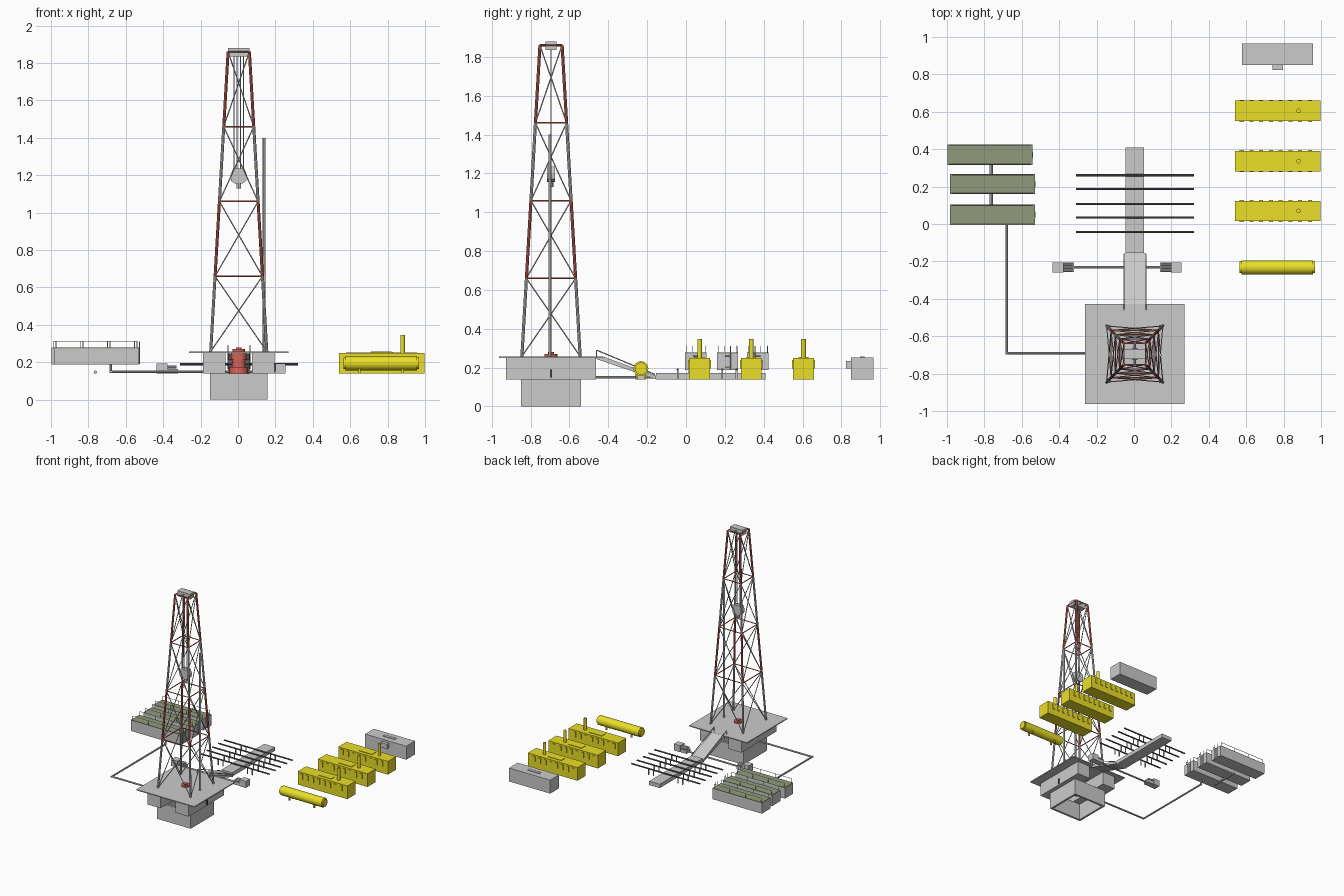
import bpy, bmesh, math
from mathutils import Vector

if "Cube" in bpy.data.objects:
    bpy.data.objects.remove(bpy.data.objects["Cube"])


def material(name, rgb):
    m = bpy.data.materials.new(name)
    m.diffuse_color = (*rgb, 1)
    m.use_nodes = True
    m.node_tree.nodes["Principled BSDF"].inputs["Base Color"].default_value = m.diffuse_color
    return m


RED = material("red", (0.7, 0.13, 0.1))
YELLOW = material("yellow", (0.83, 0.74, 0.02))
GREEN = material("deck_green", (0.28, 0.33, 0.2))
DARK = material("dark_steel", (0.12, 0.12, 0.12))


def finish(bm, name, mat=None, smooth=False):
    bmesh.ops.recalc_face_normals(bm, faces=bm.faces)
    me = bpy.data.meshes.new(name)
    bm.to_mesh(me)
    bm.free()
    ob = bpy.data.objects.new(name, me)
    bpy.context.collection.objects.link(ob)
    if mat:
        me.materials.append(mat)
    if smooth:
        bpy.ops.object.select_all(action='DESELECT')
        ob.select_set(True)
        bpy.context.view_layer.objects.active = ob
        bpy.ops.object.shade_smooth_by_angle()
    return ob


def add_box(bm, x0, x1, y0, y1, z0, z1):
    vs = bmesh.ops.create_cube(bm, size=1)['verts']
    for v in vs:
        v.co = ((x0 + x1) / 2 + v.co.x * (x1 - x0),
                (y0 + y1) / 2 + v.co.y * (y1 - y0),
                (z0 + z1) / 2 + v.co.z * (z1 - z0))


def boxes(name, items, mat=None):
    bm = bmesh.new()
    for b in items:
        add_box(bm, *b)
    return finish(bm, name, mat)


def rods(name, segs, r, mat=None, sides=8):
    bm = bmesh.new()
    for a, b in segs:
        a, b = Vector(a), Vector(b)
        d = b - a
        vs = bmesh.ops.create_cone(bm, cap_ends=True, segments=sides, radius1=r,
                                   radius2=r, depth=d.length)['verts']
        q = d.to_track_quat('Z', 'Y')
        for v in vs:
            v.co = q @ v.co + (a + b) / 2
    return finish(bm, name, mat, sides > 6)


def prism(name, profile, axis, lo, hi, mat=None):
    # profile is (x or y, z), extruded along the other horizontal axis
    bm = bmesh.new()
    put = (lambda p: (lo, p[0], p[1])) if axis == 'x' else (lambda p: (p[0], lo, p[1]))
    f = bm.faces.new([bm.verts.new(put(p)) for p in profile])
    g = bmesh.ops.extrude_face_region(bm, geom=[f])['geom']
    move = Vector((hi - lo, 0, 0)) if axis == 'x' else Vector((0, hi - lo, 0))
    for v in g:
        if isinstance(v, bmesh.types.BMVert):
            v.co += move
    return finish(bm, name, mat)


CX, CY, G = 0.004, -0.695, 0.14      # well centre and ground level

# Cellar: four walls, open top and bottom
h, t = 0.155, 0.018
boxes("cellar_walls", [
    (CX - h, CX + h, CY - h, CY - h + t, 0, G), (CX - h, CX + h, CY + h - t, CY + h, 0, G),
    (CX - h, CX - h + t, CY - h + t, CY + h - t, 0, G),
    (CX + h - t, CX + h, CY - h + t, CY + h - t, 0, G)])

# Substructure and drill floor
boxes("substructure", [(CX - 0.19, CX - 0.07, CY - 0.232, CY + 0.232, G, 0.25),
                       (CX + 0.07, CX + 0.19, CY - 0.232, CY + 0.232, G, 0.25)])
boxes("drill_floor", [(CX - 0.267, CX + 0.267, CY - 0.267, CY + 0.267, 0.25, 0.258)])
rods("rotary_table", [((CX, CY, 0.258), (CX, CY, 0.27))], 0.033, RED, 24)
rods("rotary_bushing", [((CX, CY, 0.27), (CX, CY, 0.28))], 0.015, RED, 16)

# Blowout stack under the floor
for nm, z0, z1, r in (("base", 0.13, 0.175, 0.05), ("body", 0.175, 0.215, 0.036),
                      ("bell", 0.215, 0.25, 0.042)):
    rods("stack_" + nm, [((CX, CY, z0), (CX, CY, z1))], r, RED, 24)
rods("stack_rams", [((CX - 0.06, CY, 0.2), (CX + 0.06, CY, 0.2))], 0.014, DARK, 12)

# Derrick: tapered legs in alternating colours, girts and cross bracing
levels = [0.258, 0.66, 1.06, 1.46, 1.86]


def corner(i, z):
    w = 0.15 + (0.057 - 0.15) * (z - levels[0]) / (levels[-1] - levels[0])
    sx, sy = ((-1, -1), (1, -1), (1, 1), (-1, 1))[i % 4]
    return (CX + sx * w, CY + sy * w, z)


braces, girts = [], []
for k in range(4):
    a, b = levels[k], levels[k + 1]
    rods(f"derrick_legs_{k + 1}", [(corner(i, a), corner(i, b)) for i in range(4)],
         0.008, RED if k % 2 else None, 8)
    for i in range(4):
        braces += [(corner(i, a), corner(i + 1, b)), (corner(i + 1, a), corner(i, b))]
        girts.append((corner(i, b), corner(i + 1, b)))
rods("derrick_braces", braces, 0.0032, None, 6)
rods("derrick_girts", girts, 0.004, RED, 6)

# Crown block, lines, travelling block, hook, standing pipe
boxes("crown_block", [(CX - 0.058, CX + 0.058, CY - 0.028, CY + 0.028, 1.835, 1.88)])
rods("crown_beams", [((CX, CY - 0.057, 1.86), (CX, CY + 0.057, 1.86))], 0.006)
rods("hoist_lines", [((CX + x, CY, 1.22), (CX + x, CY, 1.84))
                     for x in (-0.025, -0.009, 0.009, 0.025)], 0.0025, None, 6)
prism("travelling_block", [(CX - 0.03, 1.235), (CX + 0.03, 1.235), (CX + 0.044, 1.2),
                           (CX + 0.04, 1.17), (CX + 0.02, 1.155), (CX - 0.02, 1.155),
                           (CX - 0.04, 1.17), (CX - 0.044, 1.2)], 'y', CY - 0.02, CY + 0.02)
rods("hook", [((CX, CY, 1.13), (CX, CY, 1.16))], 0.013, None, 12)
rods("standing_pipe", [((0.14, CY - 0.005, 0.258), (0.14, CY - 0.005, 1.4))], 0.008, None, 12)
boxes("side_valve", [(0.194, 0.204, CY - 0.006, CY + 0.006, 0.15, 0.19)], DARK)

# Catwalk and ramp with handrails
boxes("catwalk", [(-0.045, 0.053, -0.155, 0.41, G, 0.172)])
prism("ramp", [(-0.155, 0.14), (-0.155, 0.158), (-0.43, 0.258), (-0.464, 0.258),
               (-0.464, 0.245)], 'x', -0.05, 0.062)
rods("ramp_rails", [s for x in (-0.053, 0.063) for s in (
    ((x, -0.46, 0.25), (x, -0.46, 0.29)), ((x, -0.46, 0.29), (x, -0.16, 0.165)))],
    0.003, None, 6)

# Pipe racks with legs
ys = [-0.043, 0.035, 0.107, 0.187, 0.26]
rods("rack_rails", [((-0.31, y, 0.19), (0.32, y, 0.19)) for y in ys], 0.006, DARK, 8)
boxes("rack_legs", [(x - 0.022 * s - 0.003, x - 0.022 * s + 0.003, y - 0.004, y + 0.004, G, 0.187)
                    for x in (-0.13, 0.14) for s in (-1, 1) for y in ys])

# Mud pumps and shared pipe
for nm, s, c in (("left", -1, -0.378), ("right", 1, 0.197)):
    boxes(nm + "_pump", [
        (*sorted((c + s * 0.057, c)), -0.26, -0.205, G, 0.194),
        (*sorted((c, c - s * 0.057)), -0.257, -0.207, G, 0.165)])
    rods(nm + "_pump_cylinders", [((c, y, 0.175), (c - s * 0.05, y, 0.175))
                                  for y in (-0.248, -0.232, -0.216)], 0.008, None, 10)
rods("pump_pipe", [((-0.33, -0.232, 0.15), (0.145, -0.232, 0.15))], 0.007)

# Flow line from the rig to the tanks
rods("flow_line", [((-0.18, CY + 0.004, 0.15), (-0.68, CY + 0.004, 0.15)),
                   ((-0.68, CY - 0.003, 0.15), (-0.68, 0.02, 0.15)),
                   ((-0.68, 0.02, 0.144), (-0.68, 0.02, 0.19))], 0.007)
rods("tank_link_pipe", [((-0.763, 0.09, 0.147), (-0.763, 0.33, 0.147))], 0.009)

# Mud tanks with green decks, handrails and end ladders
for k, (x0, y0, y1) in enumerate(((-0.985, -0.005, 0.105), (-0.983, 0.16, 0.268),
                                  (-0.998, 0.315, 0.425))):
    x1 = x0 + 0.455
    boxes(f"mud_tank_{k + 1}", [(x0, x1, y0, y1, 0.187, 0.274)])
    boxes(f"tank_deck_{k + 1}", [(x0, x1, y0, y1, 0.274, 0.279)], GREEN)
    segs = []
    for y in (y0 + 0.006, y1 - 0.006):
        segs.append(((x0 + 0.01, y, 0.312), (x1 - 0.01, y, 0.312)))
        segs += [((x0 + 0.01 + i * 0.145, y, 0.278), (x0 + 0.01 + i * 0.145, y, 0.312))
                 for i in range(4)]
    rods(f"tank_rails_{k + 1}", segs, 0.002, None, 6)
    ym = (y0 + y1) / 2
    rods(f"tank_ladder_{k + 1}",
         [((x1 + 0.002, ym + s, 0.19), (x1 + 0.002, ym + s, 0.312)) for s in (-0.015, 0.015)] +
         [((x1 + 0.002, ym - 0.015, z / 100), (x1 + 0.002, ym + 0.015, z / 100))
          for z in (20, 22, 24, 26)], 0.002, None, 6)

# Generators with side louvres, roof hatch and exhaust
for k, y in enumerate((0.07, 0.336, 0.605)):
    boxes(f"generator_{k + 1}", [(0.54, 0.997, y - 0.054, y + 0.054, G, 0.25)], YELLOW)
    boxes(f"generator_louvres_{k + 1}",
          [(0.565 + i * 0.052, 0.587 + i * 0.052, y + s * 0.056 - 0.003, y + s * 0.056 + 0.003,
            0.195, 0.238) for i in range(8) for s in (-1, 1)], YELLOW)
    boxes(f"generator_hatch_{k + 1}", [(0.71, 0.83, y - 0.025, y + 0.025, 0.25, 0.254)], YELLOW)
    rods(f"exhaust_{k + 1}", [((0.88, y, 0.245), (0.88, y, 0.347))], 0.012, YELLOW, 16)

# Fuel tank with slightly domed ends on legs
rods("fuel_tank", [((0.575, -0.232, 0.195), (0.957, -0.232, 0.195))], 0.038, YELLOW, 28)
rods("fuel_tank_ends", [((0.564, -0.232, 0.195), (0.967, -0.232, 0.195))], 0.031, YELLOW, 28)
boxes("fuel_tank_legs", [(x - 0.006, x + 0.006, y - 0.005, y + 0.005, G, 0.18)
                         for x in (0.65, 0.88) for y in (-0.252, -0.212)], YELLOW)

# Control cabin with side unit and roof strip
boxes("cabin", [(0.577, 0.957, 0.85, 0.965, G, 0.252)])
boxes("cabin_side_unit", [(0.74, 0.796, 0.824, 0.852, 0.195, 0.235)])
boxes("cabin_roof_strip", [(0.71, 0.82, 0.895, 0.92, 0.252, 0.257)])
